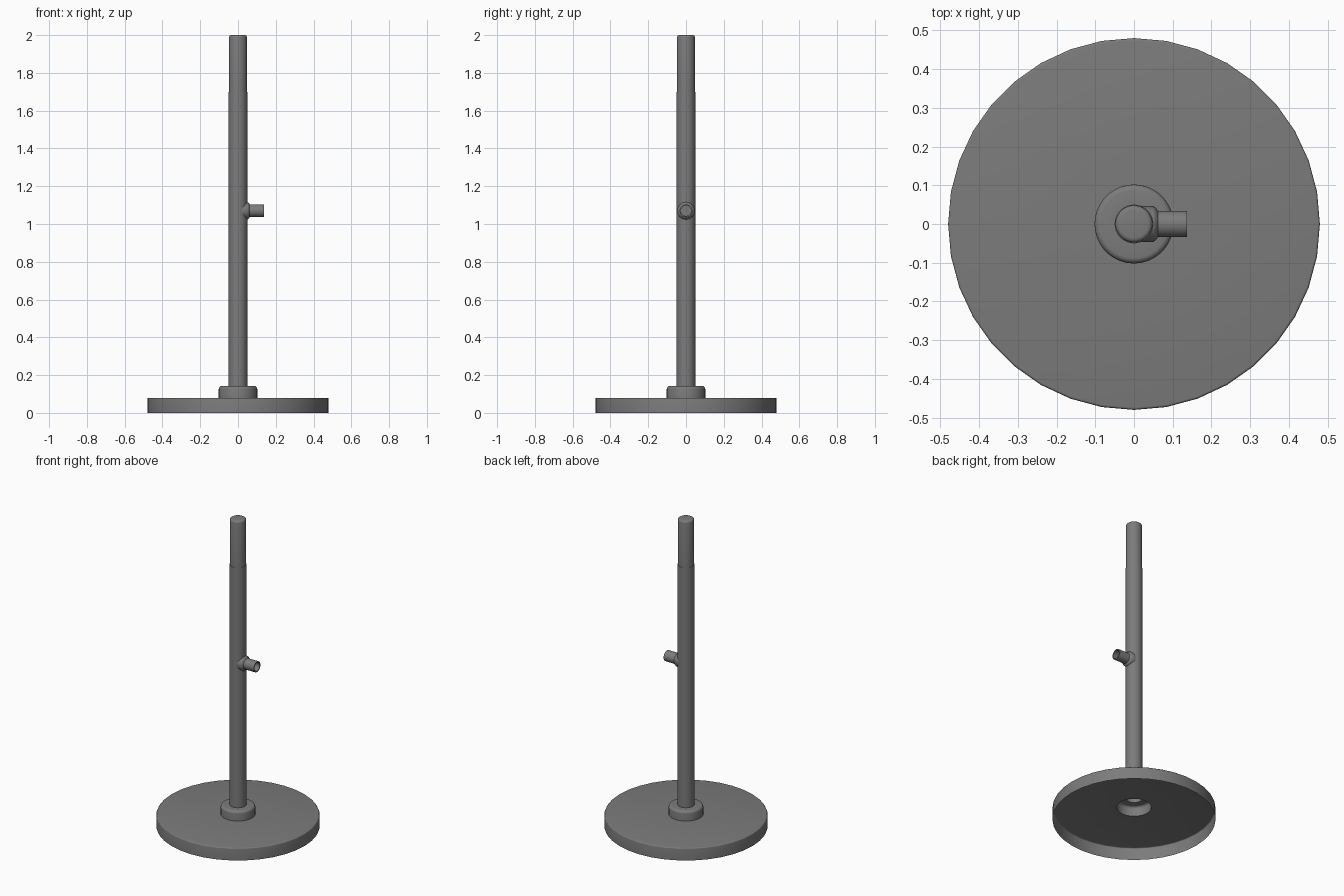
import bpy
import math
from mathutils import Matrix

cube = bpy.data.objects.get("Cube")
if cube:
    bpy.data.objects.remove(cube, do_unlink=True)

metal = bpy.data.materials.new("dark_grey_metal")
metal.use_nodes = True
GREY = (0.2, 0.2, 0.2, 1)
metal.diffuse_color = GREY
metal.node_tree.nodes["Principled BSDF"].inputs["Base Color"].default_value = GREY


def lathe(name, profile, sides=36, cap=False, matrix=None):
    """Spin (radius, height) points about z into an open shell, optionally capping the end."""
    verts, faces = [], []
    for r, h in profile:
        for i in range(sides):
            a = math.tau * i / sides
            verts.append((r * math.cos(a), r * math.sin(a), h))
    for k in range(len(profile) - 1):
        for i in range(sides):
            j = (i + 1) % sides
            faces.append((k * sides + i, k * sides + j,
                          (k + 1) * sides + j, (k + 1) * sides + i))
    if cap:
        faces.append(range((len(profile) - 1) * sides, len(profile) * sides))
    mesh = bpy.data.meshes.new(name)
    mesh.from_pydata(verts, [], faces)
    if matrix:
        mesh.transform(matrix)
    mesh.materials.append(metal)
    obj = bpy.data.objects.new(name, mesh)
    bpy.context.collection.objects.link(obj)
    bpy.ops.object.select_all(action="DESELECT")
    obj.select_set(True)
    bpy.context.view_layer.objects.active = obj
    bpy.ops.object.shade_smooth_by_angle(angle=math.radians(50))
    return obj


def rounded(r, h, bevel, steps=4):
    """Quarter-round edge ending at radius r and height h."""
    return [(r - bevel + bevel * math.cos(t), h - bevel + bevel * math.sin(t))
            for t in (math.pi / 2 * s / steps for s in range(steps + 1))]


# Hollow base, open underneath, with a hole below the hub
lathe("base_plate", [(0.48, 0)] + rounded(0.48, 0.08, 0.006) + [(0.102, 0.08)])

# Raised hub holding the pole
lathe("hub", [(0.102, 0.08)] + rounded(0.102, 0.142, 0.015) + [(0.05, 0.142)])

# Hollow pole with a slightly narrower upper section
lathe("lower_pole", [(0.05, 0.142), (0.05, 1.7), (0.048, 1.7)])
lathe("upper_pole", [(0.048, 1.7)] + rounded(0.048, 2.0, 0.012), cap=True)

# Side spigot with flared root and hollow end, pointing to +x
sideways = Matrix.Translation((0, 0, 1.07)) @ Matrix.Rotation(math.pi / 2, 4, "Y")
lathe("spigot_collar", [(0.046, 0.018), (0.046, 0.05), (0.042, 0.056), (0.034, 0.062)],
      24, matrix=sideways)
lathe("spigot", [(0.034, 0.055), (0.034, 0.137), (0.027, 0.137), (0.027, 0.06)],
      24, cap=True, matrix=sideways)
